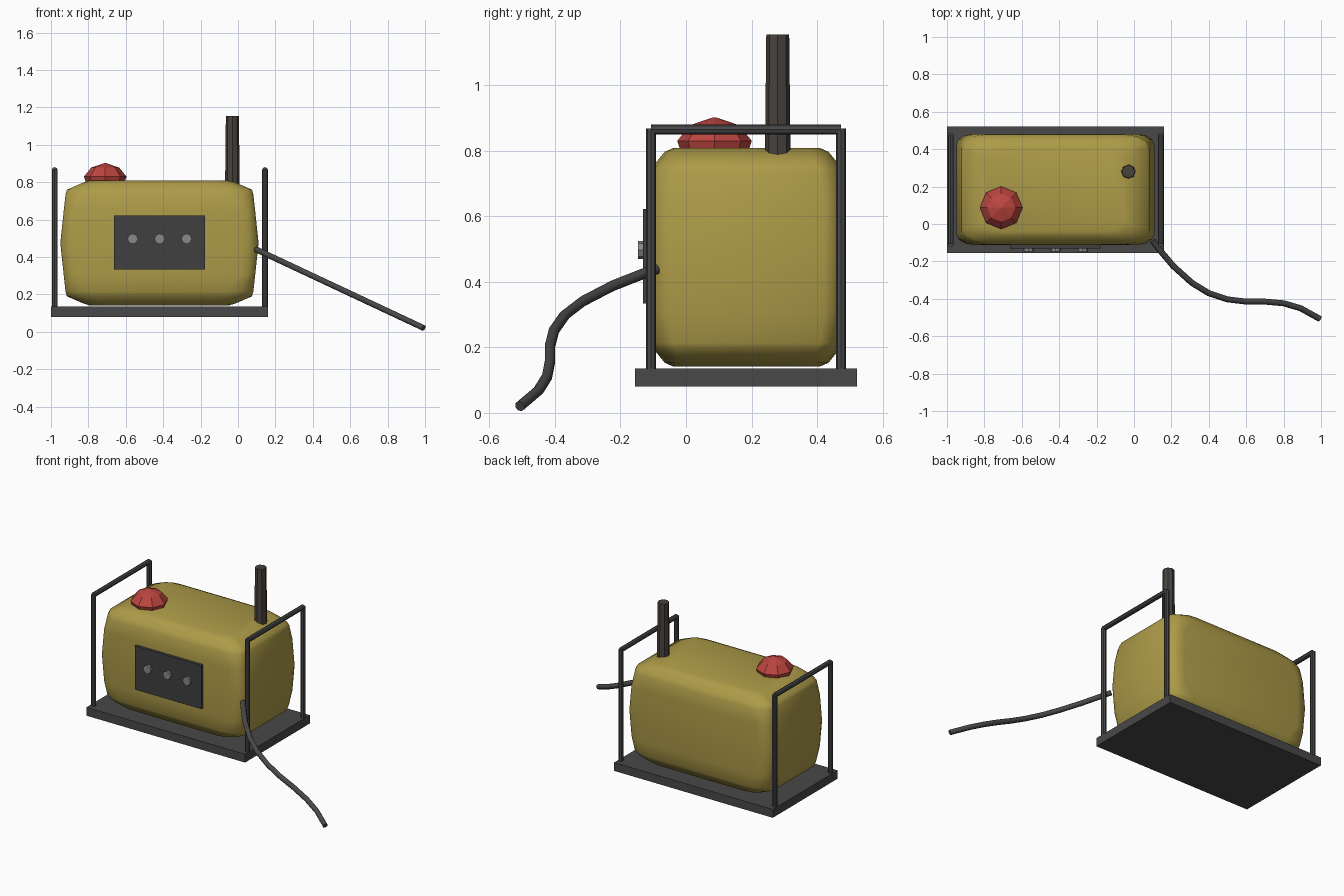
import bpy, bmesh, math
from mathutils import Vector

if "Cube" in bpy.data.objects:
    bpy.data.objects.remove(bpy.data.objects["Cube"])


def material(name, r, g, b):
    m = bpy.data.materials.new(name)
    m.diffuse_color = (r, g, b, 1)
    m.use_nodes = True
    m.node_tree.nodes["Principled BSDF"].inputs["Base Color"].default_value = m.diffuse_color
    return m


YELLOW = material("yellow_paint", 0.42, 0.33, 0.065)
RED = material("red_cap", 0.5, 0.06, 0.05)
DARK = material("dark_metal", 0.065, 0.065, 0.067)
RUST = material("exhaust_metal", 0.065, 0.055, 0.048)
PANEL = material("panel_grey", 0.05, 0.05, 0.053)
KNOB = material("knob_grey", 0.25, 0.25, 0.25)


def finish(name, bm, mat, smooth=None):
    bmesh.ops.recalc_face_normals(bm, faces=bm.faces)
    me = bpy.data.meshes.new(name)
    bm.to_mesh(me)
    bm.free()
    me.materials.append(mat)
    ob = bpy.data.objects.new(name, me)
    bpy.context.collection.objects.link(ob)
    if smooth:
        bpy.ops.object.select_all(action='DESELECT')
        bpy.context.view_layer.objects.active = ob
        ob.select_set(True)
        bpy.ops.object.shade_smooth_by_angle(angle=math.radians(smooth))
    return ob


def box(name, lo, hi, mat):
    lo, hi = Vector(lo), Vector(hi)
    bm = bmesh.new()
    bmesh.ops.create_cube(bm, size=1)
    for v in bm.verts:
        v.co = (lo + hi) / 2 + v.co * (hi - lo)
    return finish(name, bm, mat)


def rod(name, a, b, r1, mat, r2=None, sides=8):
    a, b = Vector(a), Vector(b)
    bm = bmesh.new()
    bmesh.ops.create_cone(bm, cap_ends=True, segments=sides, radius1=r1,
                          radius2=r2 or r1, depth=(b - a).length)
    ob = finish(name, bm, mat)
    ob.location = (a + b) / 2
    ob.rotation_euler = (b - a).to_track_quat('Z', 'Y').to_euler()
    return ob


def loft(bm, rings):
    rows = [[bm.verts.new(p) for p in ring] for ring in rings]
    for lo, hi in zip(rows, rows[1:]):
        for i in range(len(lo)):
            j = (i + 1) % len(lo)
            bm.faces.new((lo[i], lo[j], hi[j], hi[i]))
    bm.faces.new(rows[0])
    bm.faces.new(rows[-1])


# base slab
box("base_plate", (-1.0, -0.155, 0.08), (0.16, 0.522, 0.135), DARK)

# bulging tank body: rounded rectangles stacked upward
CX, CY, CZ = -0.42, 0.185, 0.475


def rounded_ring(z, hx, hy, rx, ry):
    pts = []
    corners = ((1, 1, 0), (-1, 1, 90), (-1, -1, 180), (1, -1, 270))
    for sx, sy, start in corners:
        for k in range(4):
            a = math.radians(start + 30 * k)
            pts.append((CX + sx * (hx - rx) + rx * math.cos(a),
                        CY + sy * (hy - ry) + ry * math.sin(a), z))
    return pts


half = [(0.0, 0.53, 0.297, 0.095, 0.06),
        (0.17, 0.512, 0.297, 0.08, 0.06),
        (0.26, 0.502, 0.294, 0.14, 0.07),
        (0.285, 0.495, 0.28, 0.14, 0.07),
        (0.322, 0.41, 0.25, 0.10, 0.06),
        (0.333, 0.375, 0.225, 0.10, 0.06)]
levels = [(-d, *s) for d, *s in reversed(half[1:])] + half
bm = bmesh.new()
loft(bm, [rounded_ring(CZ + d, *s) for d, *s in levels])
finish("tank_body", bm, YELLOW, 40)

# fuel cap dome
bm = bmesh.new()
loft(bm, [[(-0.71 + r * math.cos(i * math.pi / 4),
            0.087 + r * math.sin(i * math.pi / 4), z) for i in range(8)]
          for r, z in ((0.10, 0.79), (0.114, 0.83), (0.075, 0.878), (0.004, 0.902))])
finish("fuel_cap", bm, RED)

# exhaust stack
rod("exhaust_pipe", (-0.03, 0.28, 0.785), (-0.03, 0.28, 1.155), 0.039, RUST, 0.035)

# handle frames at both ends
for side, x in (("left", -0.98), ("right", 0.144)):
    for end, y in (("front", -0.107), ("back", 0.473)):
        rod(f"{side}_{end}_post", (x, y, 0.12), (x, y, 0.868), 0.0155, DARK)
    rod(f"{side}_handle_bar", (x, -0.107, 0.865), (x, 0.473, 0.865), 0.0155, DARK)

# control panel and knobs
box("control_panel", (-0.663, -0.131, 0.334), (-0.176, -0.09, 0.622), PANEL)
for i in range(3):
    x = -0.563 + 0.144 * i
    rod(f"control_knob_{i + 1}", (x, -0.12, 0.497), (x, -0.147, 0.497), 0.028, KNOB)

# trailing power cable
path = [(0.10, -0.09), (0.13, -0.13), (0.21, -0.225), (0.31, -0.315), (0.40, -0.37),
        (0.50, -0.403), (0.60, -0.415), (0.70, -0.415), (0.80, -0.424),
        (0.89, -0.45), (0.993, -0.507)]
cu = bpy.data.curves.new("power_cable", 'CURVE')
cu.dimensions = '3D'
cu.bevel_depth = 0.0165
cu.bevel_resolution = 2
cu.use_fill_caps = True
sp = cu.splines.new('POLY')
sp.points.add(len(path) - 1)
for p, (x, y) in zip(sp.points, path):
    p.co = (x, y, 0.425 - 0.469 * (x - 0.13), 1)
cu.materials.append(DARK)
bpy.context.collection.objects.link(bpy.data.objects.new("power_cable", cu))
